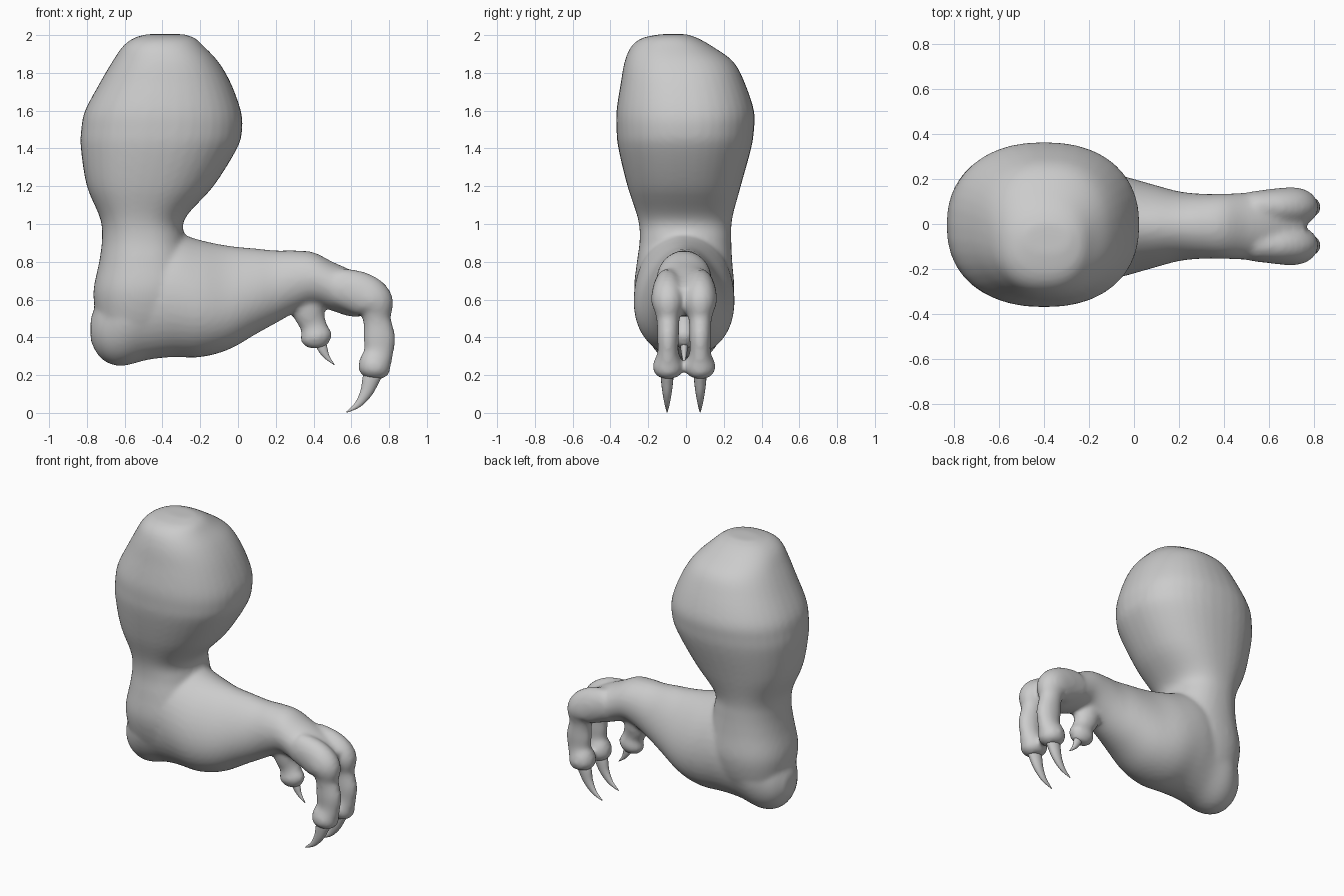
import bpy, bmesh, math
from mathutils import Vector

if "Cube" in bpy.data.objects:
    bpy.data.objects.remove(bpy.data.objects["Cube"])

grey = bpy.data.materials.new("grey skin")
grey.diffuse_color = (0.6, 0.6, 0.6, 1)
grey.use_nodes = True
grey.node_tree.nodes["Principled BSDF"].inputs["Base Color"].default_value = grey.diffuse_color


def catmull(rows, steps):
    """Smoothly interpolate rows of numbers."""
    out = []
    for i in range(len(rows) - 1):
        p = [rows[max(0, min(len(rows) - 1, i + k))] for k in (-1, 0, 1, 2)]
        for s in range(steps):
            t = s / steps
            out.append([0.5 * (2 * b + (c - a) * t + (2 * a - 5 * b + 4 * c - d) * t * t
                               + (3 * b - a - 3 * c + d) * t ** 3) for a, b, c, d in zip(*p)])
    return out + [list(rows[-1])]


def skin(bm, rings):
    """Bridge rings of points and close both ends."""
    vs = [[bm.verts.new(p) for p in r] for r in rings]
    n = len(vs[0])
    for a, b in zip(vs, vs[1:]):
        for i in range(n):
            j = (i + 1) % n
            bm.faces.new((a[i], a[j], b[j], b[i]))
    bm.faces.new(vs[0][::-1])
    bm.faces.new(vs[-1])


def power(v, e):
    return math.copysign(abs(v) ** e, v)


def angles(n):
    return [2 * math.pi * i / n for i in range(n)]


def upper_arm(bm, rows):
    """Rows: z, x min, x max, y min, y max."""
    rings = []
    for z, x0, x1, y0, y1 in catmull(rows, 5):
        rings.append([((x0 + x1) / 2 + (x1 - x0) / 2 * power(math.cos(a), 0.88),
                       (y0 + y1) / 2 + (y1 - y0) / 2 * power(math.sin(a), 0.88), z)
                      for a in angles(40)])
    skin(bm, rings)


def forearm(bm, rows):
    """Rows: x, z min, z max, half width, bottom heaviness."""
    rings = []
    for x, z0, z1, w, k in catmull(rows, 5):
        rings.append([(x, -0.01 + w * math.cos(a) * (1 - k * math.sin(a)),
                       (z0 + z1) / 2 + (z1 - z0) / 2 * math.sin(a)) for a in angles(40)])
    skin(bm, rings)


def tube(bm, rows, n=20):
    """Rows: x, y, z, radius in the bending plane, radius across it."""
    pts = catmull(rows, 5)
    rings = []
    for i, (x, y, z, r, w) in enumerate(pts):
        d = Vector(pts[min(i + 1, len(pts) - 1)][:3]) - Vector(pts[max(i - 1, 0)][:3])
        side = Vector((0, 1, 0))
        out = side.cross(d).normalized()
        rings.append([Vector((x, y, z)) + out * r * math.cos(a) + side * w * math.sin(a)
                      for a in angles(n)])
    skin(bm, rings)


def finish(bm, name):
    bmesh.ops.recalc_face_normals(bm, faces=bm.faces)
    me = bpy.data.meshes.new(name)
    bm.to_mesh(me)
    bm.free()
    me.materials.append(grey)
    ob = bpy.data.objects.new(name, me)
    bpy.context.collection.objects.link(ob)
    for p in me.polygons:
        p.use_smooth = True
    return ob


bm = bmesh.new()
# Rounded shoulder tapering to the elbow
upper_arm(bm, [
    (2.005, -.48, -.29, -.13, .00), (1.985, -.55, -.23, -.23, .06), (1.94, -.61, -.18, -.29, .14),
    (1.86, -.665, -.105, -.325, .25), (1.75, -.73, -.04, -.345, .31), (1.6, -.81, .015, -.368, .36),
    (1.5, -.83, .022, -.368, .36), (1.4, -.832, -.005, -.358, .345), (1.2, -.80, -.13, -.31, .29),
    (1.03, -.73, -.28, -.255, .245), (.92, -.72, -.28, -.245, .24), (.8, -.735, -.25, -.26, .245),
    (.65, -.765, -.22, -.275, .255), (.52, -.755, -.25, -.25, .23), (.4, -.74, -.3, -.2, .18)])
# Forearm from elbow point to back of the hand
forearm(bm, [
    (-.78, .38, .50, .06, 0), (-.74, .305, .60, .13, 0), (-.68, .26, .70, .18, 0),
    (-.6, .25, .85, .225, 0), (-.48, .28, .95, .245, 0), (-.35, .295, .96, .265, .05),
    (-.2, .295, .915, .26, .12), (-.05, .335, .885, .22, .2), (.1, .42, .87, .18, .15),
    (.2, .475, .86, .155, .08), (.3, .53, .86, .145, 0), (.4, .57, .85, .145, 0),
    (.5, .54, .80, .15, 0), (.6, .51, .755, .16, 0), (.7, .52, .70, .155, 0), (.76, .55, .66, .12, 0)])
# Two hanging fingers with a knuckle and a swollen tip
for y in (-.095, .075):
    tube(bm, [(.52, y, .67, .10, .07), (.64, y, .635, .115, .085), (.72, y, .585, .105, .088),
              (.735, y, .50, .075, .062), (.748, y, .40, .085, .058), (.745, y, .32, .078, .056),
              (.725, y, .26, .085, .08), (.72, y, .215, .08, .075), (.717, y, .185, .05, .045)])
# Thumb under the wrist
tube(bm, [(.36, -.01, .62, .10, .08), (.375, -.01, .53, .085, .07), (.40, -.01, .46, .07, .055),
          (.415, -.01, .40, .085, .065), (.425, -.01, .36, .06, .045), (.428, -.01, .345, .035, .03)])
limb = finish(bm, "clawed_limb")

# Fuse the limb into one skin
m = limb.modifiers.new("fuse", 'REMESH')
m.mode = 'VOXEL'
m.voxel_size = 0.014
m.use_smooth_shade = True
m = limb.modifiers.new("soften", 'SMOOTH')
m.factor = 0.5
m.iterations = 8

# Curved claws
for name, y in (("front_claw", -.1), ("rear_claw", .075)):
    bm = bmesh.new()
    tube(bm, [(.725, y, .23, .05, .034), (.705, y, .18, .046, .033), (.68, y, .11, .033, .025),
              (.635, y, .045, .018, .013), (.575, y, .004, .003, .002)], 16)
    finish(bm, name)
bm = bmesh.new()
tube(bm, [(.435, -.01, .38, .03, .022), (.45, -.01, .335, .025, .018),
          (.472, -.01, .295, .014, .011), (.51, -.01, .255, .002, .002)], 16)
finish(bm, "thumb_claw")
